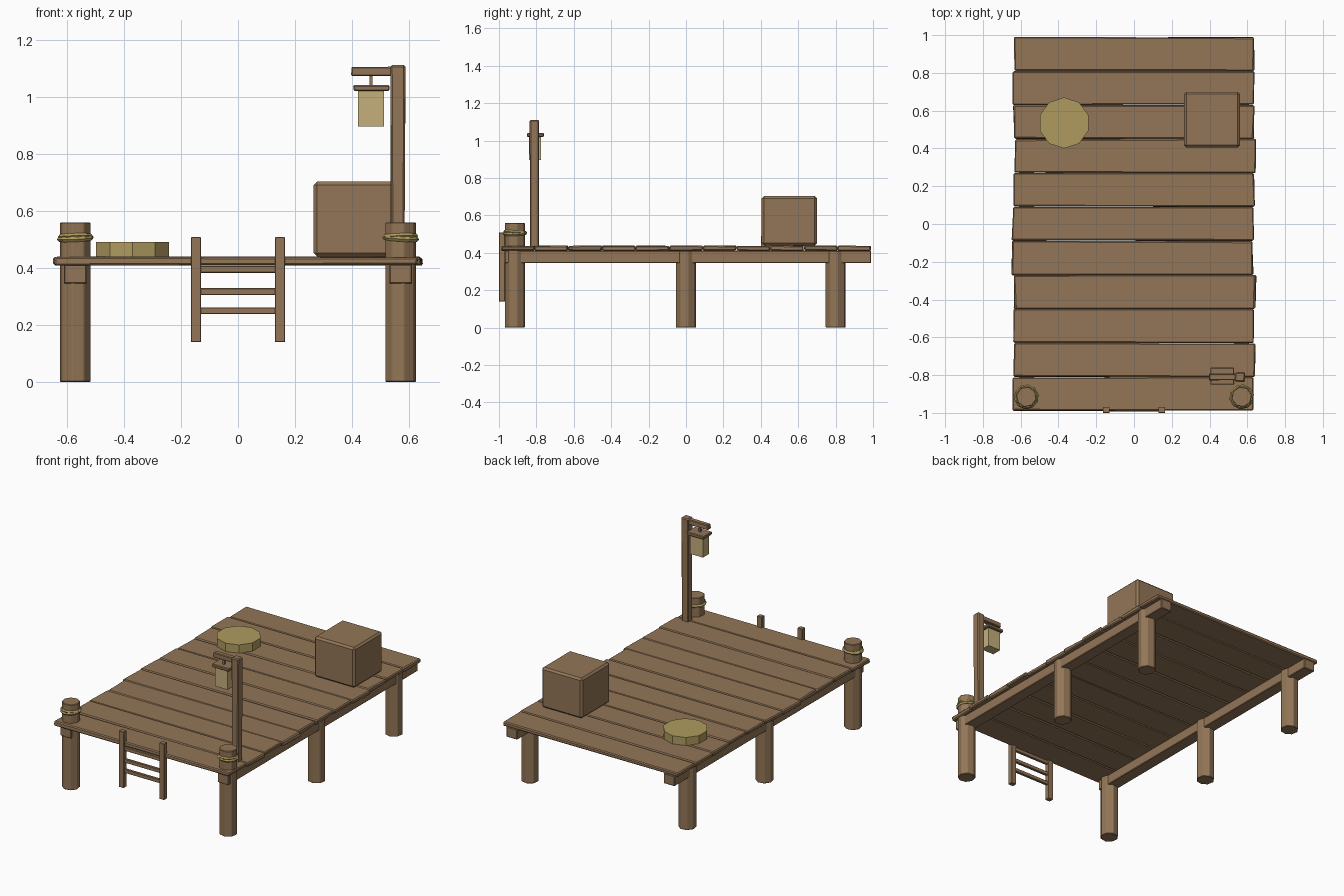
import bpy, math, random
from mathutils import Vector

random.seed(4)
if "Cube" in bpy.data.objects:
    bpy.data.objects.remove(bpy.data.objects["Cube"])


def material(name, rgb):
    m = bpy.data.materials.new(name)
    m.use_nodes = True
    m.diffuse_color = (*rgb, 1)
    m.node_tree.nodes["Principled BSDF"].inputs["Base Color"].default_value = (*rgb, 1)
    return m


WOOD = material("brown wood", (0.29, 0.18, 0.095))
ROPE = material("straw rope", (0.43, 0.33, 0.115))
GLOW = material("pale lantern", (0.56, 0.43, 0.2))


def finish(obj, name, mat, bevel=0):
    obj.name = name
    obj.data.materials.append(mat)
    if bevel:
        mod = obj.modifiers.new("worn edges", "BEVEL")
        mod.width = bevel
        mod.segments = 1
    return obj


def box(name, x, y, z, mat=WOOD, bevel=0.004, wobble=0):
    """Box from (min, max) ranges, with optional uneven corners."""
    bpy.ops.mesh.primitive_cube_add(size=1)
    obj = bpy.context.object
    lo, hi = Vector((x[0], y[0], z[0])), Vector((x[1], y[1], z[1]))
    for v in obj.data.vertices:
        for i in range(3):
            v.co[i] = lo[i] if v.co[i] < 0 else hi[i]
        v.co.x += random.uniform(-wobble, wobble)
        v.co.y += random.uniform(-wobble, wobble) * 0.4
        v.co.z += random.uniform(-wobble, wobble) * 0.25
    return finish(obj, name, mat, bevel)


def cylinder(name, x, y, z, radius, sides, turn=0, mat=WOOD, bevel=0):
    bpy.ops.mesh.primitive_cylinder_add(
        vertices=sides, radius=radius, depth=z[1] - z[0],
        location=(x, y, sum(z) / 2), rotation=(0, 0, math.radians(turn)))
    return finish(bpy.context.object, name, mat, bevel)


# Deck planks with uneven ends
PLANKS = 11
width = 1.98 / PLANKS
for i in range(PLANKS):
    y0 = -0.99 + i * width
    left = -0.637 + random.uniform(-0.01, 0.01)
    right = 0.637 + random.uniform(-0.01, 0.01)
    box(f"plank_{i + 1}", (left, right), (y0 + 0.001, y0 + width - 0.001),
        (0.41, 0.438), bevel=0.006, wobble=0.007)

# Legs, side beams, front bollards and their rope rings
for side, sx in (("left", 1), ("right", -1)):
    x = sx * 0.57
    box(f"beam_{side}", (x - 0.04, x + 0.04), (-0.97, 0.99), (0.345, 0.412))
    for place, y in (("front", -0.915), ("middle", 0), ("back", 0.8)):
        top = 0.56 if place == "front" else 0.41
        cylinder(f"{place}_leg_{side}", x, y, (0, top), 0.055, 8, 12 * sx, bevel=0.003)
    bpy.ops.mesh.primitive_torus_add(
        major_radius=0.056, minor_radius=0.01, major_segments=10, minor_segments=5,
        location=(x, -0.915, 0.504), rotation=(0.05, 0.06 * sx, 0.2))
    finish(bpy.context.object, f"rope_ring_{side}", ROPE)
    bpy.ops.mesh.primitive_torus_add(
        major_radius=0.054, minor_radius=0.009, major_segments=10, minor_segments=5,
        location=(x, -0.915, 0.51), rotation=(-0.06, 0, 0.4))
    finish(bpy.context.object, f"rope_ring_upper_{side}", ROPE)

    # Ladder rails
    lx = sx * 0.147
    box(f"ladder_rail_{side}", (lx - 0.018, lx + 0.018), (-1, -0.968), (0.14, 0.508), bevel=0.002)

# Ladder rungs
for i, z in enumerate((0.25, 0.317, 0.395)):
    box(f"ladder_rung_{i + 1}", (-0.135, 0.135), (-0.993, -0.975),
        (z - 0.012, z + 0.012), bevel=0.002)

# Crate and coiled rope
box("crate", (0.265, 0.56), (0.405, 0.70), (0.44, 0.703), bevel=0.012)
cylinder("rope_coil", -0.37, 0.535, (0.436, 0.491), 0.135, 10, mat=ROPE)

# Lamp post with hanging lantern
box("lamp_post", (0.535, 0.585), (-0.835, -0.785), (0.43, 1.11), bevel=0.006, wobble=0.003)
box("lamp_arm", (0.397, 0.56), (-0.827, -0.793), (1.073, 1.105), wobble=0.003)
box("lantern_hook", (0.46, 0.472), (-0.816, -0.804), (1.03, 1.08), bevel=0)
box("lantern_roof", (0.405, 0.528), (-0.85, -0.76), (1.02, 1.041), wobble=0.003)
box("lantern", (0.42, 0.512), (-0.84, -0.775), (0.895, 1.022), GLOW, bevel=0)
